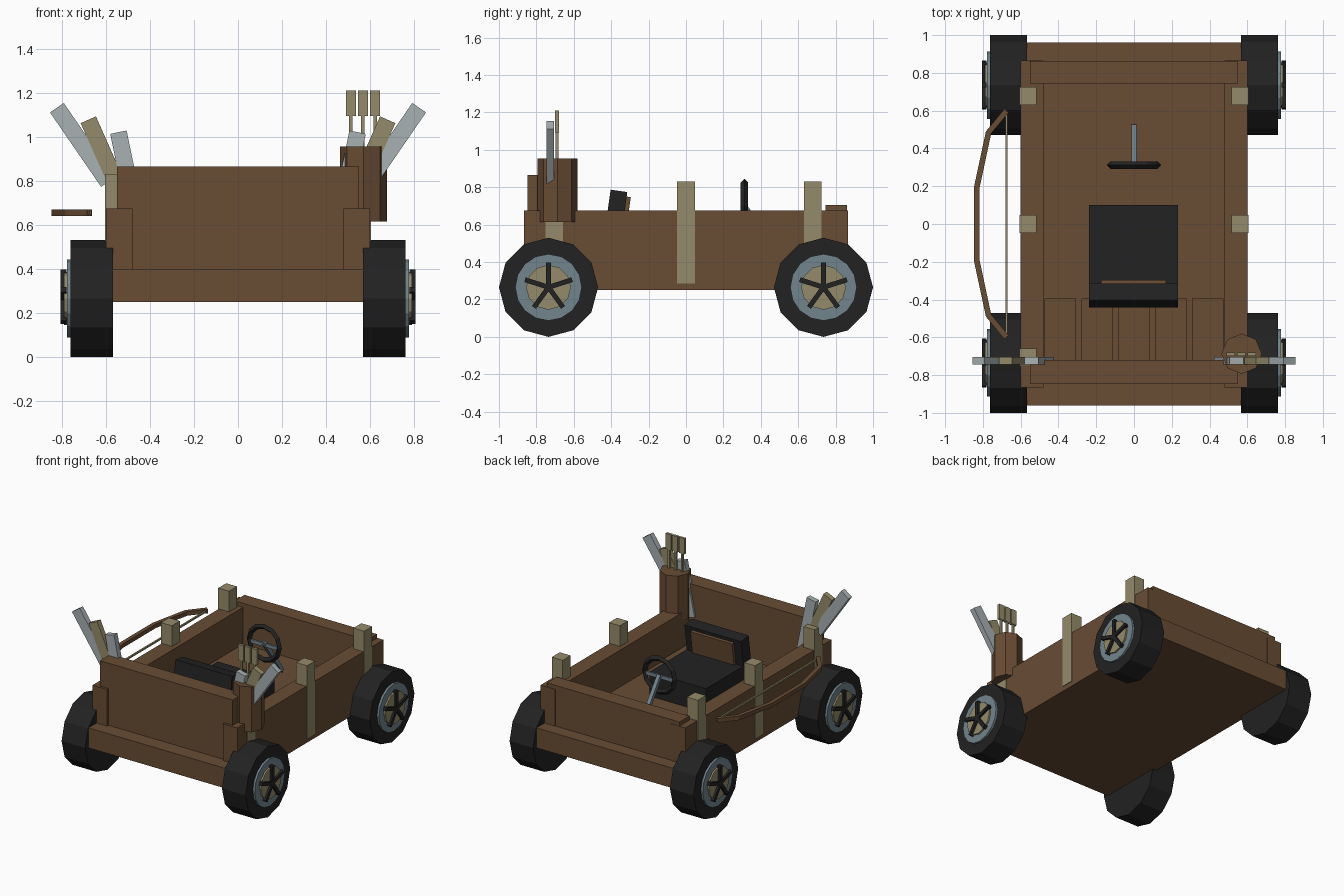
import bpy, bmesh, math
from mathutils import Vector, Matrix

if "Cube" in bpy.data.objects:
    bpy.data.objects.remove(bpy.data.objects["Cube"])


def mat(name, r, g, b):
    m = bpy.data.materials.new(name)
    m.diffuse_color = (r, g, b, 1)
    m.use_nodes = True
    m.node_tree.nodes["Principled BSDF"].inputs["Base Color"].default_value = m.diffuse_color
    return m


BROWN = mat("brown wood", 0.138, 0.072, 0.034)
GOLD = mat("pale wood", 0.30, 0.26, 0.145)
BLACK = mat("black rubber", 0.016, 0.016, 0.016)
STEEL = mat("blue steel", 0.17, 0.235, 0.27)
BLADE = mat("light metal", 0.39, 0.44, 0.455)


def finish(name, bm, m):
    bmesh.ops.recalc_face_normals(bm, faces=bm.faces)
    me = bpy.data.meshes.new(name)
    bm.to_mesh(me)
    bm.free()
    me.materials.append(m)
    ob = bpy.data.objects.new(name, me)
    bpy.context.collection.objects.link(ob)
    return ob


def block(name, size, centre, m, rot=Matrix()):
    bm = bmesh.new()
    bmesh.ops.create_cube(bm, size=1, matrix=Matrix.Translation(centre) @ rot @ Matrix.Diagonal((*size, 1)))
    return finish(name, bm, m)


def box(name, x0, x1, y0, y1, z0, z1, m):
    return block(name, (x1 - x0, y1 - y0, z1 - z0), ((x0 + x1) / 2, (y0 + y1) / 2, (z0 + z1) / 2), m)


def prism(name, a, b, r, sides, m, spin=0.0):
    a, b = Vector(a), Vector(b)
    d = b - a
    bm = bmesh.new()
    M = Matrix.Translation((a + b) / 2) @ d.to_track_quat('Z', 'Y').to_matrix().to_4x4() @ Matrix.Rotation(spin, 4, 'Z')
    bmesh.ops.create_cone(bm, cap_ends=True, segments=sides, radius1=r, radius2=r, depth=d.length, matrix=M)
    return finish(name, bm, m)


# body: chassis slab and four walls
box("chassis", -0.598, 0.598, -0.96, 0.96, 0.25, 0.40, BROWN)
for s, side in ((-1, "left"), (1, "right")):
    block(side + "_wall", (0.12, 1.73, 0.425), (s * 0.54, 0, 0.4625), BROWN)
box("front_wall", -0.55, 0.55, -0.848, -0.72, 0.39, 0.865, BROWN)
box("back_wall", -0.55, 0.55, 0.745, 0.862, 0.39, 0.705, BROWN)

# floor planks behind the front wall
for i in range(5):
    block("floor_plank", (0.165, 0.33, 0.02), ((i - 2) * 0.195, -0.56, 0.41), BROWN)

for s, side in ((-1, "left"), (1, "right")):
    # upright posts
    for y in (-0.705, 0, 0.677):
        block(side + "_post", (0.09, 0.094, 0.545), (s * 0.56, y, 0.5575), GOLD)

    # wheels: tyre, rim, hub disc and five spokes
    for y in (-0.735, 0.735):
        c = lambda x: (s * x, y, 0.265)
        prism(side + "_tyre", c(0.567), c(0.762), 0.265, 12, BLACK)
        prism(side + "_rim", c(0.75), c(0.778), 0.178, 16, STEEL)
        prism(side + "_hub_disc", c(0.77), c(0.79), 0.12, 12, GOLD)
        for k in range(5):
            R = Matrix.Rotation(k * math.tau / 5, 4, 'X')
            p = Vector(c(0.793)) + R @ Vector((0, 0, 0.065))
            block(side + "_spoke", (0.026, 0.026, 0.135), p, BLACK, R)

    # fan of blades and a handle in the front corner
    for x, z, tilt, m in ((0.502, 0.82, 11.7, BLADE), (0.597, 0.89, 24, GOLD), (0.707, 0.963, 34.5, BLADE)):
        block(side + "_weapon", (0.076, 0.04, 0.41), (s * x, -0.725, z), m,
              Matrix.Rotation(math.radians(s * tilt), 4, 'Y'))

# quiver with three arrows
prism("quiver", (0.57, -0.687, 0.615), (0.57, -0.687, 0.955), 0.107, 8, BROWN)
for x in (0.513, 0.568, 0.623):
    block("arrow_shaft", (0.016, 0.016, 0.25), (x, -0.69, 1.0), GOLD)
    block("arrow_fletching", (0.046, 0.02, 0.117), (x, -0.69, 1.152), GOLD)

# bow: mitred strip along a bent path, with its string
half = [(-0.675, 0.60), (-0.77, 0.485), (-0.832, 0.195)]
path = [Vector(p) for p in half + [(x, -y) for x, y in reversed(half)]]
bm = bmesh.new()
rings = []
for i, p in enumerate(path):
    t = (path[min(i + 1, 5)] - path[max(i - 1, 0)]).normalized()
    n = Vector((-t.y, t.x)) * 0.015
    rings.append([bm.verts.new((p.x + a * n.x, p.y + a * n.y, z))
                  for a, z in ((-1, 0.64), (1, 0.64), (1, 0.67), (-1, 0.67))])
for a, b in zip(rings, rings[1:]):
    for j in range(4):
        bm.faces.new((a[j], a[(j + 1) % 4], b[(j + 1) % 4], b[j]))
bm.faces.new(rings[0])
bm.faces.new(rings[-1])
finish("bow", bm, BROWN)
block("bow_string", (0.012, 1.2, 0.012), (-0.675, 0, 0.655), GOLD)

# seat: cushion, leaning backrest and its wooden panel
box("seat_cushion", -0.237, 0.233, -0.40, 0.10, 0.40, 0.58, BLACK)
lean = Matrix.Rotation(math.radians(-8), 4, 'X')
block("seat_back", (0.47, 0.09, 0.28), (-0.002, -0.378, 0.642), BLACK, lean)
block("seat_back_panel", (0.345, 0.03, 0.17), (-0.002, -0.322, 0.665), BROWN, lean)

# steering wheel: ring of diamond section, cross bar and column
bm = bmesh.new()
N = 12
ring = []
for i in range(N):
    a = math.tau * i / N
    ring.append([bm.verts.new(((0.125 + du) * math.cos(a), 0.312 + dy, 0.70 + (0.125 + du) * math.sin(a)))
                 for du, dy in ((0.02, 0), (0, 0.02), (-0.02, 0), (0, -0.02))])
for i in range(N):
    a, b = ring[i], ring[(i + 1) % N]
    for j in range(4):
        bm.faces.new((a[j], a[(j + 1) % 4], b[(j + 1) % 4], b[j]))
finish("steering_wheel", bm, BLACK)
block("steering_bar", (0.23, 0.014, 0.026), (0, 0.312, 0.69), STEEL)
prism("steering_column", (0, 0.312, 0.70), (0, 0.515, 0.42), 0.02, 4, STEEL, math.pi / 4)
